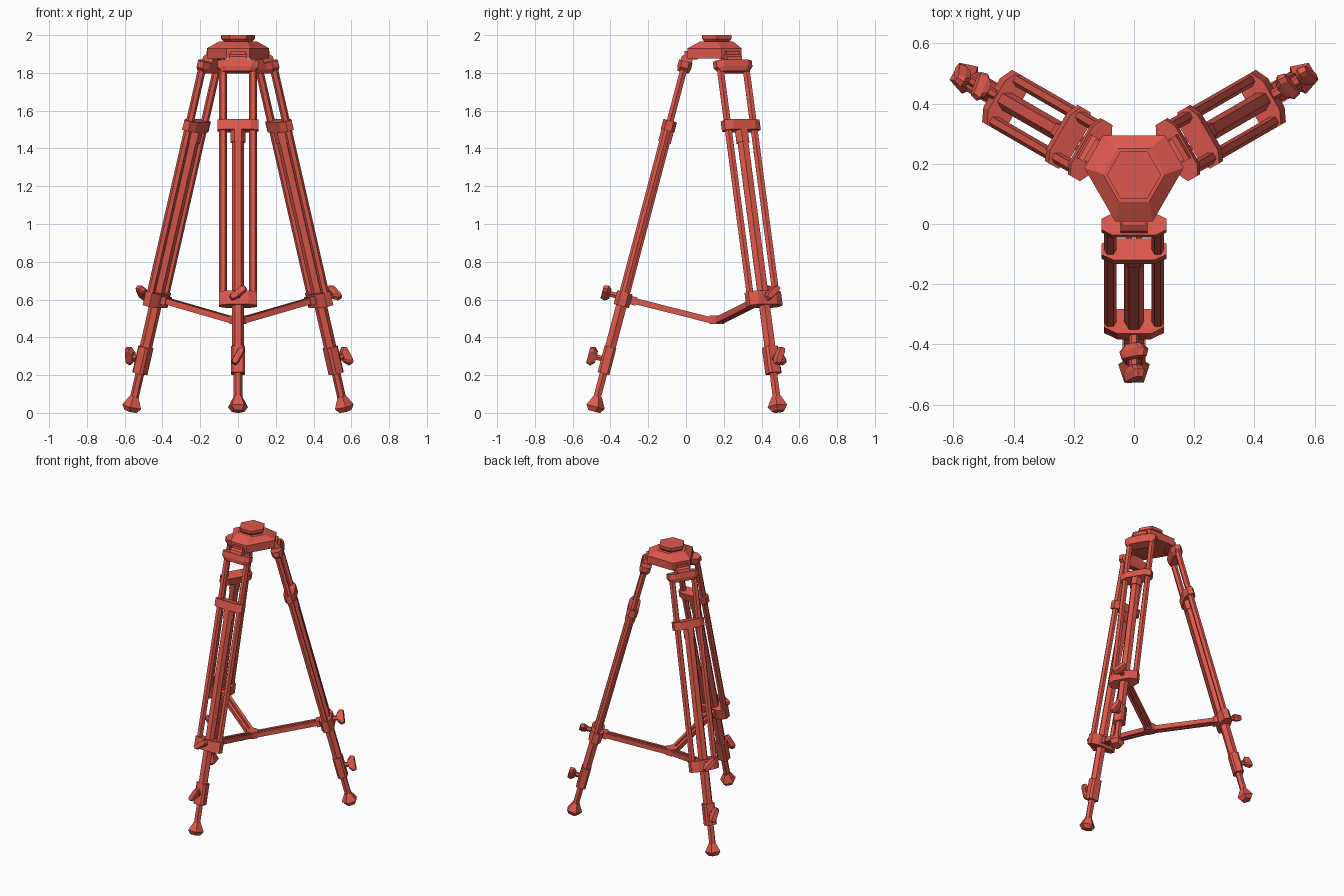
import bpy, bmesh, math
from mathutils import Matrix, Vector

if "Cube" in bpy.data.objects:
    bpy.data.objects.remove(bpy.data.objects["Cube"])

CENTRE = Vector((0, 0.163, 0))
TILT = math.atan(0.264)
Z = Vector((0, 0, 1))

red = bpy.data.materials.new("coral red")
red.diffuse_color = (0.73, 0.098, 0.072, 1)
red.use_nodes = True
red.node_tree.nodes["Principled BSDF"].inputs["Base Color"].default_value = red.diffuse_color


def ngon(r, n, rot=0.0, cx=0.0, cy=0.0):
    return [(cx + r * math.cos(rot + 2 * math.pi * k / n),
             cy + r * math.sin(rot + 2 * math.pi * k / n)) for k in range(n)]


def rect(w, v0, v1):
    return [(-w, v0), (w, v0), (w, v1), (-w, v1)]


def chamfered(w, d, c, e):
    """Box outline: corners cut by c across and e deep."""
    return [(-w + c, -d), (w - c, -d), (w, -d + e), (w, d - e),
            (w - c, d), (-w + c, d), (-w, d - e), (-w, -d + e)]


def loft(name, sections, mat):
    """Closed solid through (height, outline) sections, placed by a matrix."""
    bm = bmesh.new()
    rings = [[bm.verts.new(mat @ Vector((x, y, h))) for x, y in pts] for h, pts in sections]
    n = len(rings[0])
    bm.faces.new(rings[0][::-1])
    bm.faces.new(rings[-1])
    for a, b in zip(rings, rings[1:]):
        for i in range(n):
            j = (i + 1) % n
            bm.faces.new((a[i], a[j], b[j], b[i]))
    bmesh.ops.recalc_face_normals(bm, faces=bm.faces)
    me = bpy.data.meshes.new(name)
    bm.to_mesh(me)
    bm.free()
    me.materials.append(red)
    ob = bpy.data.objects.new(name, me)
    bpy.context.collection.objects.link(ob)
    return ob


def frame(x, y, z, origin):
    m = Matrix((x, y, z)).transposed().to_4x4()
    m.translation = origin
    return m


def knob(name, leg, s, v0, v1, turn):
    """Stem and flared wing head pointing outward from the leg."""
    m = leg @ Matrix.Translation((0, 0, s)) @ Matrix.Rotation(-math.pi / 2, 4, 'X')
    loft(name + "_stem", [(v0, ngon(0.017, 6)), (v1 + 0.01, ngon(0.017, 6))], m)
    m = m @ Matrix.Rotation(turn, 4, 'Z')
    loft(name + "_wing", [(v1, chamfered(0.03, 0.018, 0.01, 0.008)),
                          (v1 + 0.02, chamfered(0.052, 0.02, 0.015, 0.008)),
                          (v1 + 0.045, chamfered(0.046, 0.015, 0.015, 0.006))], m)


# Top plate: triangle with cut corners, chamfered above
def plate(r, h):
    pts = []
    for k in range(3):
        a = -math.pi / 2 + k * 2 * math.pi / 3
        for t in (-h, h):
            pts.append((r * math.cos(a) - t * math.sin(a), r * math.sin(a) + t * math.cos(a)))
    return pts


hub_m = Matrix.Translation(CENTRE)
loft("top_plate", [(1.875, plate(0.155, 0.062)), (1.93, plate(0.155, 0.062)),
                   (1.965, plate(0.09, 0.05))], hub_m)
loft("mount_head", [(1.955, ngon(0.065, 6)), (1.98, ngon(0.09, 6)), (2.0, ngon(0.09, 6))], hub_m)
loft("spreader_hub", [(0.47, ngon(0.045, 6)), (0.515, ngon(0.045, 6))], hub_m)

for i, name in enumerate(("front_leg", "right_leg", "left_leg")):
    a = -math.pi / 2 + i * 2 * math.pi / 3
    R = Vector((math.cos(a), math.sin(a), 0))
    W = R.cross(Z)
    U = Z * math.cos(TILT) - R * math.sin(TILT)
    V = R * math.cos(TILT) + Z * math.sin(TILT)
    leg = frame(W, V, U, CENTRE + R * 0.655)
    up = frame(W, R, Z, CENTRE)

    # Foot and telescoping tubes
    p = -math.pi / 2
    loft(name + "_foot", [(0.008, ngon(0.035, 5, p)), (0.035, ngon(0.055, 5, p)),
                          (0.09, ngon(0.025, 5, p))], leg)
    loft(name + "_lower_tube", [(0.07, ngon(0.023, 6)), (0.3, ngon(0.023, 6))], leg)
    loft(name + "_middle_tube", [(0.25, ngon(0.033, 6)), (1.56, ngon(0.033, 6))], leg)
    loft(name + "_tube_collar", [(1.48, ngon(0.039, 6)), (1.56, ngon(0.039, 6))], leg)

    # Paired upper rails
    for side in (-1, 1):
        loft(name + "_rail", [(0.62, ngon(0.021, 6, 0, side * 0.079)),
                              (1.92, ngon(0.021, 6, 0, side * 0.079))], leg)

    # Clamps
    loft(name + "_foot_clamp", [(0.215, chamfered(0.038, 0.032, 0.012, 0.012)),
                                (0.36, chamfered(0.038, 0.032, 0.012, 0.012))], leg)
    loft(name + "_low_clamp", [(0.585, chamfered(0.10, 0.042, 0.045, 0.022)),
                               (0.66, chamfered(0.10, 0.042, 0.045, 0.022))], leg)
    loft(name + "_middle_clamp", [(1.545, chamfered(0.108, 0.037, 0.04, 0.018)),
                                  (1.60, chamfered(0.108, 0.037, 0.04, 0.018))], leg)
    loft(name + "_top_clamp", [(1.865, chamfered(0.085, 0.03, 0.03, 0.012)),
                               (1.89, chamfered(0.108, 0.037, 0.035, 0.018)),
                               (1.925, chamfered(0.108, 0.037, 0.035, 0.018))], leg)

    # Hinge between clamp and plate
    loft(name + "_hinge", [(1.90, rect(0.045, -0.033, 0.033)),
                           (1.945, rect(0.045, -0.033, 0.028)),
                           (1.965, rect(0.045, -0.033, 0.008))], leg)
    loft(name + "_hinge_lug", [(1.87, rect(0.04, 0.10, 0.17)), (1.915, rect(0.04, 0.10, 0.17))], up)

    # Wing knobs
    knob(name + "_foot_knob", leg, 0.29, 0.02, 0.058, math.radians(62))
    knob(name + "_clamp_knob", leg, 0.632, 0.03, 0.072, math.radians(38))

    # Spreader arm: two slim bars with a lug at the leg
    start = CENTRE + R * 0.02 + Z * 0.488
    D = (CENTRE + R * 0.455 + Z * 0.597) - start
    length = D.length
    D.normalize()
    arm = frame(W, D.cross(W), D, start)
    for x in (-0.016, 0.016):
        loft(name + "_spreader_bar",
             [(h, [(x + c, d) for c, d in rect(0.010, -0.016, 0.016)]) for h in (0, length)], arm)
    loft(name + "_spreader_lug", [(length - 0.03, rect(0.032, -0.022, 0.022)),
                                  (length + 0.02, rect(0.032, -0.022, 0.022))], arm)
